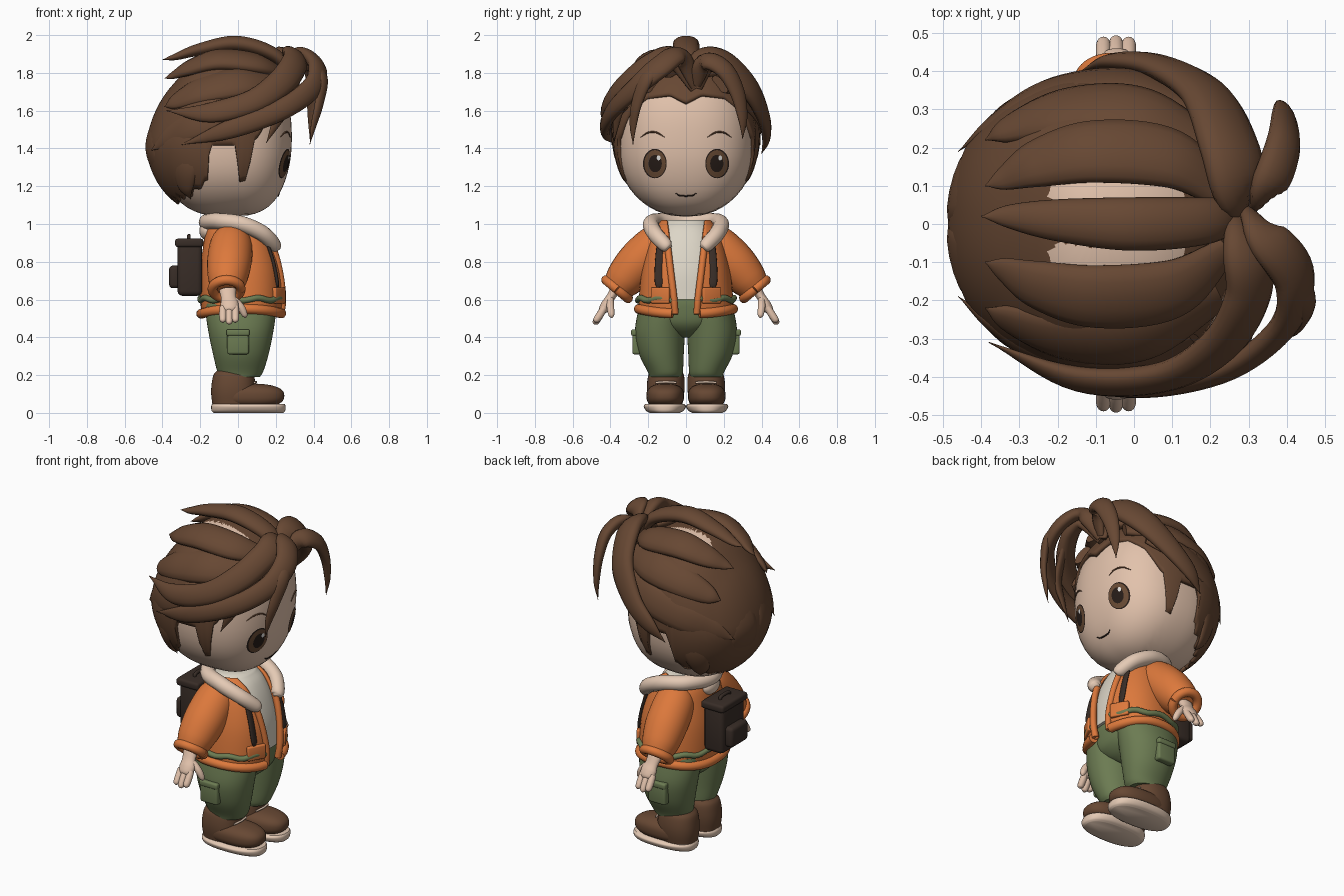
import bpy, bmesh, math
from mathutils import Vector as V, Matrix

if "Cube" in bpy.data.objects:
    bpy.data.objects.remove(bpy.data.objects["Cube"])

COL = {"hair brown": (.135, .064, .033), "skin": (.76, .54, .41), "jacket orange": (.72, .19, .045),
       "trouser green": (.15, .2, .085), "shirt white": (.72, .67, .57), "pack dark": (.04, .026, .02),
       "iris brown": (.14, .07, .035), "eye black": (.02, .012, .009), "fleece cream": (.78, .59, .46),
       "highlight white": (.9, .9, .88)}
MAT = {}
for k, c in COL.items():
    MAT[k] = bpy.data.materials.new(k)
    MAT[k].diffuse_color = (*c, 1)
HAIR, SKIN, ORANGE, GREEN, SHIRT, PACK, IRIS, BLACK, CREAM, WHITE = COL
HEAD = V((-.07, 0, 1.46))


def finish(name, bm, mat, angle=50):
    bmesh.ops.recalc_face_normals(bm, faces=bm.faces)
    me = bpy.data.meshes.new(name)
    bm.to_mesh(me)
    bm.free()
    ob = bpy.data.objects.new(name, me)
    bpy.context.collection.objects.link(ob)
    me.materials.append(MAT[mat])
    bpy.ops.object.select_all(action='DESELECT')
    ob.select_set(True)
    bpy.context.view_layer.objects.active = ob
    bpy.ops.object.shade_smooth_by_angle(angle=math.radians(angle))
    return ob


def grid(name, rings, mat, closed=True, cap=True, angle=50):
    bm = bmesh.new()
    vs = [[bm.verts.new(p) for p in r] for r in rings]
    n = len(vs[0])
    for a, b in zip(vs, vs[1:]):
        for i in range(n if closed else n - 1):
            j = (i + 1) % n
            bm.faces.new((a[i], a[j], b[j], b[i]))
    if cap:
        bm.faces.new(vs[0])
        bm.faces.new(vs[-1])
    return finish(name, bm, mat, angle)


def spline(pts, steps=8):
    P = [V(p) for p in pts]
    P = [P[0] * 2 - P[1]] + P + [P[-1] * 2 - P[-2]]
    out = []
    for i in range(1, len(P) - 2):
        a, b, c, d = P[i - 1:i + 3]
        for k in range(steps):
            t = k / steps
            out.append(.5 * (2 * b + (c - a) * t + (2 * a - 5 * b + 4 * c - d) * t * t + (3 * b - a - 3 * c + d) * t ** 3))
    return out + [P[-2]]


def tube(name, pts, mat, ref=None, flat=1., s=1, sides=14, steps=8):
    """Tapered tube through (x, y, z, radius); flattened along ref, or away from the head centre."""
    P = spline([(p[0], p[1] * s, p[2], p[3]) for p in pts], steps)
    rings = []
    for i, p in enumerate(P):
        c = p.xyz
        t = (P[min(i + 1, len(P) - 1)].xyz - P[max(i - 1, 0)].xyz).normalized()
        side = t.cross(V(ref) if ref else c - HEAD).normalized()
        up = side.cross(t)
        r = max(p[3], .002)
        rings.append([c + side * r * math.cos(a) + up * r * flat * math.sin(a)
                      for a in (2 * math.pi * k / sides for k in range(sides))])
    return grid(name, rings, mat, angle=70)


def sp(v, e):
    return math.copysign(abs(v) ** e, v)


def loft(name, secs, mat, n=2.3, s=1, gap=None, sides=48, steps=5):
    """Stack of rounded sections (z, cx, cy, rx, ry); gap(z) opens the front."""
    rings = []
    for z, cx, cy, rx, ry in spline(secs, steps):
        a0 = math.asin(min(1, (gap(z) / ry)) ** (n / 2)) if gap else 0
        m = sides if gap else sides - 1
        ts = [a0 + (2 * math.pi * (1 if gap else m / sides) - 2 * a0) * k / m for k in range(m + 1)]
        rings.append([(cx + rx * sp(math.cos(t), 2 / n), s * (cy + ry * sp(math.sin(t), 2 / n)), z) for t in ts])
    return grid(name, rings, mat, closed=not gap, cap=not gap)


def blob(name, c, r, n, mat, s=1, seg=48, theta=None, t0=.02):
    """Super-ellipsoid; theta(azimuth) limits how far it comes down from the top."""
    rings = []
    for k in range(29):
        ring = []
        for i in range(seg):
            a = 2 * math.pi * i / seg
            th = t0 + ((theta(a) if theta else math.pi - t0) - t0) * k / 28
            d = V((math.sin(th) * math.cos(a), math.sin(th) * math.sin(a), math.cos(th)))
            q = sum(abs(x) ** n for x in d) ** (-1 / n)
            ring.append((c[0] + r[0] * d.x * q, s * (c[1] + r[1] * d.y * q), c[2] + r[2] * d.z * q))
        rings.append(ring)
    if theta:
        rings.insert(0, [(c[0], c[1], c[2] + r[2])] * seg)
    return grid(name, rings, mat, cap=not theta)


def box(name, c, size, mat, bevel=.015, rot=0):
    bm = bmesh.new()
    bmesh.ops.create_cube(bm, size=1, matrix=Matrix.Translation(c) @ Matrix.Rotation(rot, 4, 'Z') @ Matrix.Diagonal((*size, 1)))
    bmesh.ops.bevel(bm, geom=bm.edges[:], offset=bevel, segments=3, affect='EDGES', profile=.5)
    return finish(name, bm, mat, 40)


def solidify(ob, t):
    m = ob.modifiers.new("thickness", 'SOLIDIFY')
    m.thickness, m.offset = t, -1


def jaw(z):
    return max(0, (1.3 - z) / .26) ** 2


def shape_skull(ob):
    """Slope the upper back of the head and bring the narrow chin forward."""
    for v in ob.data.vertices:
        x, y, z = v.co
        v.co.x += .22 * max(0, z - 1.42) * min(1, max(0, (-.1 - x) / .3)) + (.04 * jaw(z) if x > 0 else 0)
        v.co.y *= 1 - .1 * jaw(z)


# Head and face
HR, HN = (.355, .365, .42), 2.4
shape_skull(blob("head", HEAD, HR, HN, SKIN, seg=64))


def face_x(y, z):
    return HEAD.x + HR[0] * max(0, 1 - abs(y / HR[1]) ** HN - abs((z - HEAD.z) / HR[2]) ** HN) ** (1 / HN) + .04 * jaw(z)


def plate(name, cy, cz, ry, rz, off, mat):
    rings = [[(face_x(y, z) + off, y, z) for y, z in
              ((cy + ry * k / 5 * math.cos(t), cz + rz * k / 5 * math.sin(t)) for t in (math.pi * i / 16 for i in range(32)))]
             for k in range(1, 6)]
    grid(name, rings, mat)


for s in (1, -1):
    plate("eye_rim", s * .165, 1.32, .063, .078, .002, BLACK)
    plate("iris", s * .164, 1.319, .057, .072, .004, IRIS)
    plate("pupil", s * .163, 1.32, .035, .046, .006, BLACK)
    plate("eye_highlight", s * .163 + .018, 1.35, .01, .013, .008, WHITE)
    tube("eyebrow", [(face_x(y, z) + .001, y, z, r) for y, z, r in
                     ((.115, 1.46, .002), (.155, 1.484, .0045), (.2, 1.484, .0045), (.24, 1.46, .002))], HAIR, s=s, sides=8)
tube("mouth", [(face_x(y, z) + .001, y, z, r) for y, z, r in
               ((-.055, 1.163, .002), (-.03, 1.15, .004), (.03, 1.15, .004), (.055, 1.163, .002))], BLACK, sides=8)

# Hair cap with a hairline given as azimuth and downward angle in degrees
LINE = [(0, 67), (14, 61), (35, 64), (50, 74), (62, 91), (67, 95), (68, 122), (76, 124), (79, 97), (99, 97), (103, 126), (125, 138), (180, 147)]


def hairline(a):
    d = math.degrees(a) % 360
    d = min(d, 360 - d)
    for (a0, t0), (a1, t1) in zip(LINE, LINE[1:]):
        if d <= a1:
            t = t0 + (t1 - t0) * (d - a0) / (a1 - a0)
            break
    return math.radians(t - (abs((d / 13) % 1 - .5) * 10 if d > 104 else 0))


cap = blob("hair_cap", (-.085, 0, 1.47), (.405, .395, .435), 2.15, HAIR, seg=144, theta=hairline)
cap.data.materials.append(MAT[SKIN])
for f in cap.data.polygons:  # scalp showing between the top locks
    x, y, z = f.center
    if z > 1.75 and .05 < abs(y) < .135 and -.27 < x < .13:
        f.material_index = 1
shape_skull(cap)
solidify(cap, .03)

# Hair locks: swept back on top and sides
tube("crown_lock", [(.29, .04, 1.76, .03), (.2, .01, 1.89, .06), (0, 0, 1.955, .07), (-.2, .01, 1.925, .055), (-.33, .02, 1.885, .03), (-.4, .02, 1.87, 0)], HAIR, flat=.6)
for s in (1, -1):
    tube("top_lock", [(.24, .07, 1.8, .04), (.1, .17, 1.85, .085), (-.1, .19, 1.87, .09), (-.25, .16, 1.83, .07), (-.34, .12, 1.79, .035), (-.39, .1, 1.77, 0)], HAIR, flat=.5, s=s)
    tube("upper_side_lock", [(.22, .18, 1.74, .06), (.02, .28, 1.75, .1), (-.18, .29, 1.71, .09), (-.33, .25, 1.65, .05), (-.39, .22, 1.62, 0)], HAIR, flat=.45, s=s)
    tube("lower_side_lock", [(.16, .3, 1.66, .05), (-.02, .365, 1.6, .09), (-.22, .345, 1.53, .09), (-.36, .27, 1.46, .06), (-.46, .19, 1.39, 0)], HAIR, flat=.35, s=s)
    tube("nape_lock", [(-.2, .34, 1.5, .05), (-.27, .31, 1.32, .07), (-.28, .26, 1.2, .05), (-.25, .22, 1.13, 0)], HAIR, flat=.35, s=s)
    tube("back_lock", [(-.38, .1, 1.65, .06), (-.455, .1, 1.42, .1), (-.4, .1, 1.25, .08), (-.31, .09, 1.11, 0)], HAIR, flat=.25, s=s)
# Parted fringe
tube("fringe_left", [(.27, .05, 1.72, .035), (.27, .09, 1.86, .08), (.25, .2, 1.85, .095), (.19, .335, 1.72, .085), (.07, .41, 1.57, .065), (-.05, .425, 1.46, .045), (-.14, .4, 1.37, 0)], HAIR, flat=.5)
tube("fringe_left_front", [(.28, .05, 1.74, .03), (.35, .1, 1.86, .055), (.39, .2, 1.82, .055), (.395, .27, 1.7, .045), (.39, .3, 1.56, .028), (.38, .3, 1.45, 0)], HAIR, flat=.6)
tube("fringe_right_outer", [(.27, .05, 1.73, .03), (.34, -.03, 1.89, .06), (.42, -.14, 1.83, .068), (.39, -.27, 1.72, .06), (.22, -.39, 1.6, .055), (-.05, -.425, 1.5, .05), (-.3, -.35, 1.42, 0)], HAIR, flat=.55)
tube("fringe_right_inner", [(.26, .05, 1.72, .035), (.29, -.06, 1.88, .07), (.3, -.18, 1.85, .075), (.23, -.31, 1.75, .075), (.08, -.4, 1.65, .065), (-.15, -.405, 1.59, .055), (-.38, -.31, 1.6, 0)], HAIR, flat=.55)
tube("fringe_right_tip", [(.38, -.1, 1.86, .035), (.445, -.2, 1.78, .04), (.43, -.26, 1.64, .032), (.4, -.28, 1.52, .02), (.38, -.28, 1.42, 0)], HAIR, flat=.6)
tube("fringe_right_cheek", [(.3, -.24, 1.78, .04), (.26, -.34, 1.64, .04), (.2, -.37, 1.53, .025), (.15, -.38, 1.43, 0)], HAIR, flat=.5)

# Jacket over shirt
JACKET = [(.52, .02, 0, .21, .25), (.6, .02, 0, .22, .25), (.75, .015, 0, .215, .235), (.88, .005, 0, .19, .205), (.97, -.01, 0, .16, .17), (1.02, -.02, 0, .12, .13)]


def front_x(y, z):
    for a, b in zip(JACKET, JACKET[1:]):
        if z <= b[0]:
            _, cx, _, rx, ry = V(a).lerp(V(b), (z - a[0]) / (b[0] - a[0]))
            return cx + rx * max(0, 1 - abs(y / ry) ** 2.3) ** (1 / 2.3)


def opening(z):
    return .045 + max(0, z - .55) * .12


solidify(loft("jacket", JACKET, ORANGE, gap=opening), .015)
loft("shirt", [(z, cx, 0, rx - .018, ry - .018) for z, cx, _, rx, ry in JACKET[1:]], SHIRT)


def hoop(name, z, r, mat, grow, wave=0, dip=0):
    pts = []
    for k in range(41):
        t = .24 + (2 * math.pi - .48) * k / 40
        pts.append((.02 + (.215 + grow) * sp(math.cos(t), 2 / 2.3), (.25 + grow) * sp(math.sin(t), 2 / 2.3),
                    z + wave * math.sin(9 * t) - dip * math.cos(t) ** 2, r))
    tube(name, pts, mat, ref=(0, 0, 1), steps=2)


hoop("jacket_hem", .55, .026, ORANGE, 0, 0, .025)
hoop("jacket_stripe", .602, .016, GREEN, .004, .007)
half = [(.2, .09, .87, .022), (.19, .11, .89, .038), (.13, .165, .95, .042), (.02, .185, 1.0, .043), (-.1, .14, 1.015, .043)]
tube("fleece_collar", half + [(-.165, 0, 1.01, .043)] + [(x, -y, z, r) for x, y, z, r in half[::-1]], CREAM, ref=(0, 0, 1))
blob("fleece_back", (-.165, 0, .965), (.04, .07, .05), 2, CREAM, seg=24)
for s in (1, -1):
    tube("jacket_front_trim", [(front_x(opening(z), z), opening(z) + .012, z, .018) for z in (.525, .6, .7, .8, .87)], ORANGE, ref=(1, 0, 0), s=s)
    box("jacket_pocket", (front_x(.135, .62) + .003, s * .135, .622), (.025, .11, .085), ORANGE, .008, s * .5)
    tube("pack_strap", [(front_x(y, z) + .004, y, z, r) for y, z, r in ((.14, .665, .016), (.142, .7, .024), (.14, .8, .024), (.13, .9, .024))], PACK, ref=(1, 0, 0), flat=.4, s=s)
    # Sleeves, cuffs and hands
    tube("sleeve", [(-.03, .08, .93, .06), (-.035, .14, .9, .108), (-.045, .24, .805, .118), (-.055, .32, .715, .105), (-.06, .37, .655, .08)], ORANGE, ref=(1, 0, 0), s=s, sides=28)
    arm = V((0, .64, -.77))
    across = V((0, .77, .64))
    loop = [V((-.06, .365, .655)) + (V((1, 0, 0)) * math.cos(t) + across * math.sin(t)) * .075 for t in (math.pi * k / 8 for k in range(17))]
    tube("cuff", [(*p, .026) for p in loop], ORANGE, ref=(0, s * arm.y, arm.z), s=s, steps=3)
    tube("palm", [(-.055, .375, .65, .045), (-.05, .4, .61, .04), (-.045, .42, .575, .048), (-.045, .44, .545, .04), (-.045, .45, .53, .01)], SKIN, ref=(0, s * .77, .64), flat=.6, s=s)
    for x, e in ((-.08, 0), (-.047, .01), (-.014, 0)):
        tube("finger", [(x, .43, .56, .018), (x, .455, .52, .02), (x, .475 + e / 3, .49 - e, .017), (x, .48 + e / 3, .478 - e, .004)], SKIN, ref=(1, 0, 0), s=s)
    tube("thumb", [(-.02, .4, .6, .018), (.015, .4, .56, .02), (.035, .395, .52, .016), (.04, .393, .503, .004)], SKIN, ref=(0, 1, 0), s=s)
    # Trousers
    loft("trouser_leg", [(.19, .01, .108, .105, .085), (.22, .012, .11, .122, .094), (.31, .015, .13, .147, .118), (.42, .015, .138, .17, .132), (.52, .015, .13, .185, .128), (.58, .015, .12, .185, .12)], GREEN, 2.1, s)
    box("cargo_pocket", (0, s * .262, .375), (.115, .045, .13), GREEN, .012)
    box("cargo_flap", (0, s * .268, .425), (.122, .045, .035), GREEN, .01)
    # Boots
    loft("boot_ankle", [(.04, -.025, .108, .11, .088), (.1, -.025, .108, .117, .098), (.15, -.025, .107, .115, .1), (.2, -.022, .105, .108, .094), (.225, -.02, .105, .09, .08)], HAIR, 2.3, s)
    blob("boot_foot", (.06, .11, .09), (.185, .1, .065), 2.5, HAIR, s)
    loft("boot_sole", [(0, .055, .112, .185, .08), (.012, .055, .112, .195, .1), (.035, .055, .112, .197, .112), (.048, .055, .112, .192, .102)], CREAM, 2.4, s)
    tube("boot_lace", [(.088, .05, .161, .006), (.096, .106, .163, .006), (.088, .16, .161, .006)], CREAM, ref=(0, 0, 1), s=s, sides=8)
loft("trouser_hips", [(.4, .015, 0, .08, .03), (.43, .015, 0, .135, .12), (.48, .015, 0, .175, .21), (.56, .015, 0, .19, .235), (.61, .015, 0, .19, .23)], GREEN)
box("sleeve_patch", (-.05, .338, .818), (.05, .03, .035), PACK, .006)

# Backpack
box("pack_body", (-.255, 0, .765), (.13, .22, .29), PACK, .025)
box("pack_lid", (-.258, 0, .9), (.15, .245, .045), PACK, .014)
box("pack_pocket", (-.335, 0, .72), (.06, .16, .12), PACK, .02)
tube("pack_handle", [(-.26, -.045, .915, .01), (-.26, -.035, .935, .01), (-.26, .035, .935, .01), (-.26, .045, .915, .01)], PACK, ref=(1, 0, 0))

for m in bpy.data.materials:
    if m.users and not m.is_grease_pencil:
        m.use_nodes = True
        m.node_tree.nodes["Principled BSDF"].inputs["Base Color"].default_value = m.diffuse_color
